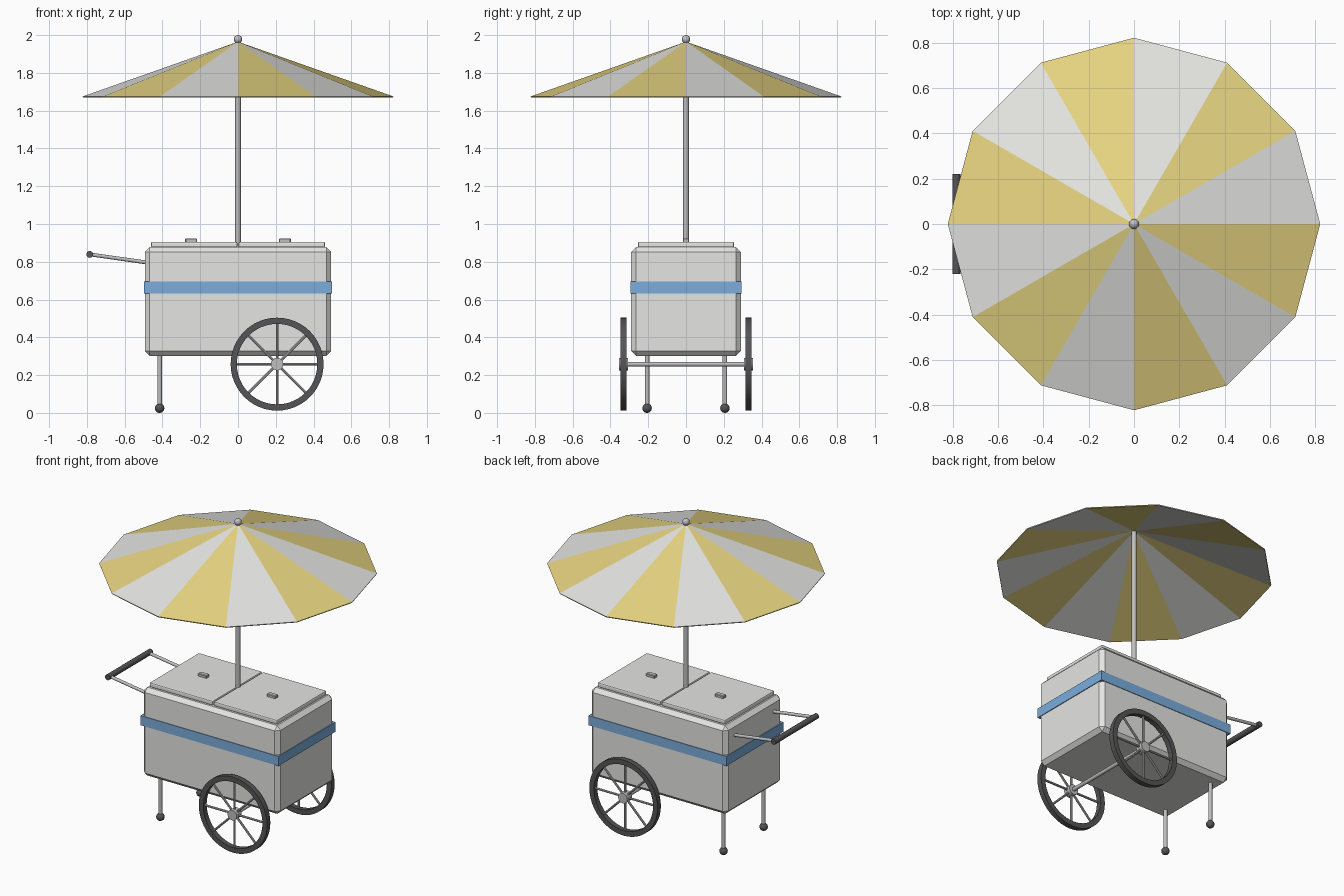
import bpy, bmesh, math
from mathutils import Vector

cube = bpy.data.objects.get("Cube")
if cube:
    bpy.data.objects.remove(cube, do_unlink=True)


def material(name, r, g, b):
    m = bpy.data.materials.new(name)
    m.use_nodes = True
    m.diffuse_color = (r, g, b, 1)
    m.node_tree.nodes["Principled BSDF"].inputs["Base Color"].default_value = (r, g, b, 1)
    return m


WHITE = material("off_white", 0.78, 0.78, 0.76)
YELLOW = material("canopy_yellow", 0.80, 0.66, 0.22)
BLUE = material("stripe_blue", 0.20, 0.42, 0.72)
METAL = material("steel_grey", 0.52, 0.52, 0.53)
DARK = material("rubber_dark", 0.09, 0.09, 0.095)


def finish(obj, name, mat, smooth=False):
    obj.name = name
    obj.data.materials.append(mat)
    if smooth:
        bpy.ops.object.shade_smooth_by_angle(angle=math.radians(40))
    return obj


def box(name, mat, centre, size, bevel=0, segments=1):
    bpy.ops.mesh.primitive_cube_add(size=1, location=centre)
    obj = bpy.context.object
    obj.scale = size
    bpy.ops.object.transform_apply(location=False, rotation=False, scale=True)
    if bevel:
        mod = obj.modifiers.new("edge_bevel", "BEVEL")
        mod.width, mod.segments = bevel, segments
    return finish(obj, name, mat)


def rod(name, mat, start, end, radius, sides=16):
    a, b = Vector(start), Vector(end)
    d = b - a
    bpy.ops.mesh.primitive_cylinder_add(
        vertices=sides, radius=radius, depth=d.length, location=(a + b) / 2,
        rotation=d.to_track_quat("Z", "Y").to_euler())
    return finish(bpy.context.object, name, mat, True)


def ball(name, mat, centre, radius):
    bpy.ops.mesh.primitive_uv_sphere_add(segments=20, ring_count=12, radius=radius, location=centre)
    return finish(bpy.context.object, name, mat, True)


def ring(name, mat, centre, outer, inner, width, sides=48):
    # Rectangular section swept around the y axis
    bm = bmesh.new()
    section = [(outer, -width / 2), (outer, width / 2), (inner, width / 2), (inner, -width / 2)]
    loops = []
    for i in range(sides):
        a = math.tau * i / sides
        loops.append([bm.verts.new((r * math.cos(a), y, r * math.sin(a))) for r, y in section])
    for i in range(sides):
        p, q = loops[i], loops[(i + 1) % sides]
        for k in range(4):
            n = (k + 1) % 4
            bm.faces.new((p[k], p[n], q[n], q[k]))
    bmesh.ops.recalc_face_normals(bm, faces=bm.faces)
    mesh = bpy.data.meshes.new(name)
    bm.to_mesh(mesh)
    bm.free()
    obj = bpy.data.objects.new(name, mesh)
    bpy.context.collection.objects.link(obj)
    obj.location = centre
    bpy.ops.object.select_all(action="DESELECT")
    obj.select_set(True)
    bpy.context.view_layer.objects.active = obj
    return finish(obj, name, mat, True)


# Cart body and stripe band
box("cart_body", WHITE, (0, 0, 0.59), (0.985, 0.58, 0.575), 0.025)
box("stripe_band", BLUE, (0, 0, 0.664), (0.995, 0.588, 0.062))

# Lids with pulls
for side, s in (("left", 1), ("right", -1)):
    box(side + "_lid", WHITE, (s * 0.232, 0, 0.891), (0.458, 0.51, 0.03), 0.008, 2)
    box(side + "_lid_pull", METAL, (s * 0.248, 0, 0.912), (0.063, 0.032, 0.022), 0.003)

# Push handle
for side, s in (("left", 1), ("right", -1)):
    rod(side + "_handle_bar", METAL, (-0.46, s * 0.2, 0.793), (-0.785, s * 0.2, 0.839), 0.01)
rod("handle_grip", DARK, (-0.785, -0.222, 0.839), (-0.785, 0.222, 0.839), 0.018)

# Legs, feet and wheels, front and back
AXLE_X, AXLE_Z = 0.207, 0.258
for side, s in (("front", -1), ("back", 1)):
    rod(side + "_leg", METAL, (-0.415, s * 0.206, 0.03), (-0.415, s * 0.206, 0.32), 0.012)
    ball(side + "_foot", DARK, (-0.415, s * 0.206, 0.025), 0.025)
    y = s * 0.331
    ring(side + "_tyre", DARK, (AXLE_X, y, AXLE_Z), 0.246, 0.213, 0.034)
    rod(side + "_hub", METAL, (AXLE_X, y - 0.025, AXLE_Z), (AXLE_X, y + 0.025, AXLE_Z), 0.033, 20)
    for i in range(4):
        a = math.pi * i / 4
        dx, dz = 0.22 * math.cos(a), 0.22 * math.sin(a)
        rod(f"{side}_spoke_{i + 1}", METAL, (AXLE_X - dx, y, AXLE_Z - dz),
            (AXLE_X + dx, y, AXLE_Z + dz), 0.007, 8)
rod("axle", METAL, (AXLE_X, -0.33, AXLE_Z), (AXLE_X, 0.33, AXLE_Z), 0.012)

# Parasol pole and finial
rod("parasol_pole", METAL, (0, 0, 0.87), (0, 0, 1.965), 0.015)
ball("finial", METAL, (0, 0, 1.978), 0.022)

# Striped twelve-panel canopy
bpy.ops.mesh.primitive_cone_add(vertices=12, radius1=0.823, depth=0.29,
                                end_fill_type="NOTHING", location=(0, 0, 1.82))
canopy = finish(bpy.context.object, "canopy", WHITE)
canopy.data.materials.append(YELLOW)
bm = bmesh.new()
bm.from_mesh(canopy.data)
base = [f for f in bm.faces if len(f.verts) > 3]
bmesh.ops.delete(bm, geom=base, context="FACES_ONLY")
for f in bm.faces:
    c = f.calc_center_median()
    f.material_index = int((math.atan2(c.y, c.x) % math.tau) / (math.tau / 12)) % 2
bm.to_mesh(canopy.data)
bm.free()
shell = canopy.modifiers.new("cloth_thickness", "SOLIDIFY")
shell.thickness = 0.006
shell.offset = -1
